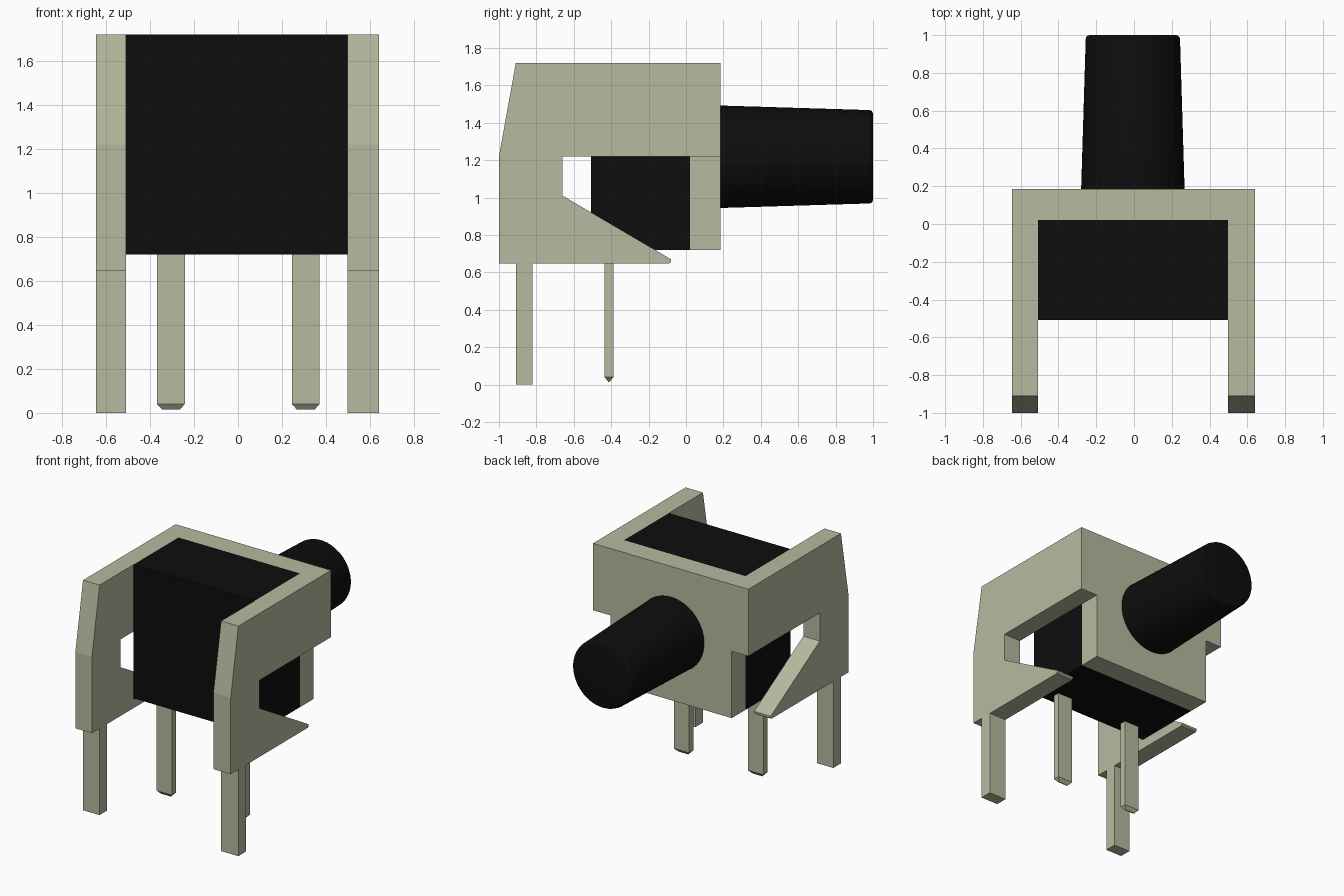
import bpy, bmesh, math
from mathutils import Matrix

if "Cube" in bpy.data.objects:
    bpy.data.objects.remove(bpy.data.objects["Cube"], do_unlink=True)


def material(name, rgb):
    m = bpy.data.materials.new(name)
    m.use_nodes = True
    m.diffuse_color = (*rgb, 1)
    b = next(n for n in m.node_tree.nodes if n.type == 'BSDF_PRINCIPLED')
    b.inputs["Base Color"].default_value = (*rgb, 1)
    b.inputs["Roughness"].default_value = 0.6
    return m


METAL = material("pale olive metal", (0.47, 0.49, 0.345))
BLACK = material("black plastic", (0.004, 0.004, 0.004))


def finish(name, bm, mat):
    bmesh.ops.recalc_face_normals(bm, faces=bm.faces[:])
    me = bpy.data.meshes.new(name)
    bm.to_mesh(me)
    bm.free()
    me.materials.append(mat)
    ob = bpy.data.objects.new(name, me)
    bpy.context.collection.objects.link(ob)
    return ob


def extrude(name, points, direction, mat):
    """Prism from a closed outline of 3D points pushed along direction."""
    bm = bmesh.new()
    face = bm.faces.new([bm.verts.new(p) for p in points])
    new = bmesh.ops.extrude_face_region(bm, geom=[face])["geom"]
    bmesh.ops.translate(bm, vec=direction,
                        verts=[v for v in new if isinstance(v, bmesh.types.BMVert)])
    return finish(name, bm, mat)


X_OUT_R, X_IN_R, X_IN_L, X_OUT_L = -0.645, -0.508, 0.497, 0.64

# Side walls with slot, diagonal brace and front leg in one outline (y, z)
SIDE = [(-0.91, 1.72), (0.185, 1.72), (0.185, 1.22), (-0.66, 1.22), (-0.66, 1.01),
        (-0.08, 0.67), (-0.08, 0.655), (-0.09, 0.647), (-0.82, 0.647), (-0.82, 0),
        (-0.91, 0), (-0.91, 0.647), (-1, 0.647), (-1, 1.22)]
for name, x0, x1 in (("right_side_wall", X_OUT_R, X_IN_R),
                     ("left_side_wall", X_IN_L, X_OUT_L)):
    extrude(name, [(x0, y, z) for y, z in SIDE], (x1 - x0, 0, 0), METAL)

# Back plate between the walls
PLATE = [(X_IN_R, 0.72), (X_IN_L, 0.72), (X_IN_L, 1.72), (X_IN_R, 1.72)]
extrude("back_plate", [(x, 0.022, z) for x, z in PLATE], (0, 0.163, 0), METAL)

# Black body block
extrude("body", [(x, -0.508, z) for x, z in PLATE], (0, 0.53, 0), BLACK)

# Contact pins with wedge tips
for name, cx in (("right_pin", -0.305), ("left_pin", 0.308)):
    bm = bmesh.new()
    rings = []
    for hx, hy, z in ((0.063, 0.024, 0.73), (0.063, 0.024, 0.04), (0.04, 0.004, 0.015)):
        rings.append([bm.verts.new((cx + sx * hx, -0.412 + sy * hy, z))
                      for sx, sy in ((-1, -1), (1, -1), (1, 1), (-1, 1))])
    for a, b in zip(rings, rings[1:]):
        for i in range(4):
            j = (i + 1) % 4
            bm.faces.new((a[i], a[j], b[j], b[i]))
    bm.faces.new(rings[0])
    bm.faces.new(rings[-1])
    finish(name, bm, METAL)

# Tapered shaft with a softened end
bm = bmesh.new()
bmesh.ops.create_cone(bm, cap_ends=True, segments=64, radius1=0.274, radius2=0.249,
                      depth=0.82)
rim = [e for e in bm.edges if all(v.co.z > 0.4 for v in e.verts)]
bmesh.ops.bevel(bm, geom=rim, offset=0.02, segments=3, profile=0.5, affect='EDGES')
bmesh.ops.transform(bm, verts=bm.verts[:],
                    matrix=Matrix.Translation((-0.006, 0.59, 1.218))
                    @ Matrix.Rotation(-math.pi / 2, 4, 'X'))
shaft = finish("shaft", bm, BLACK)
bpy.ops.object.select_all(action='DESELECT')
shaft.select_set(True)
bpy.context.view_layer.objects.active = shaft
bpy.ops.object.shade_smooth_by_angle(angle=math.radians(35))
